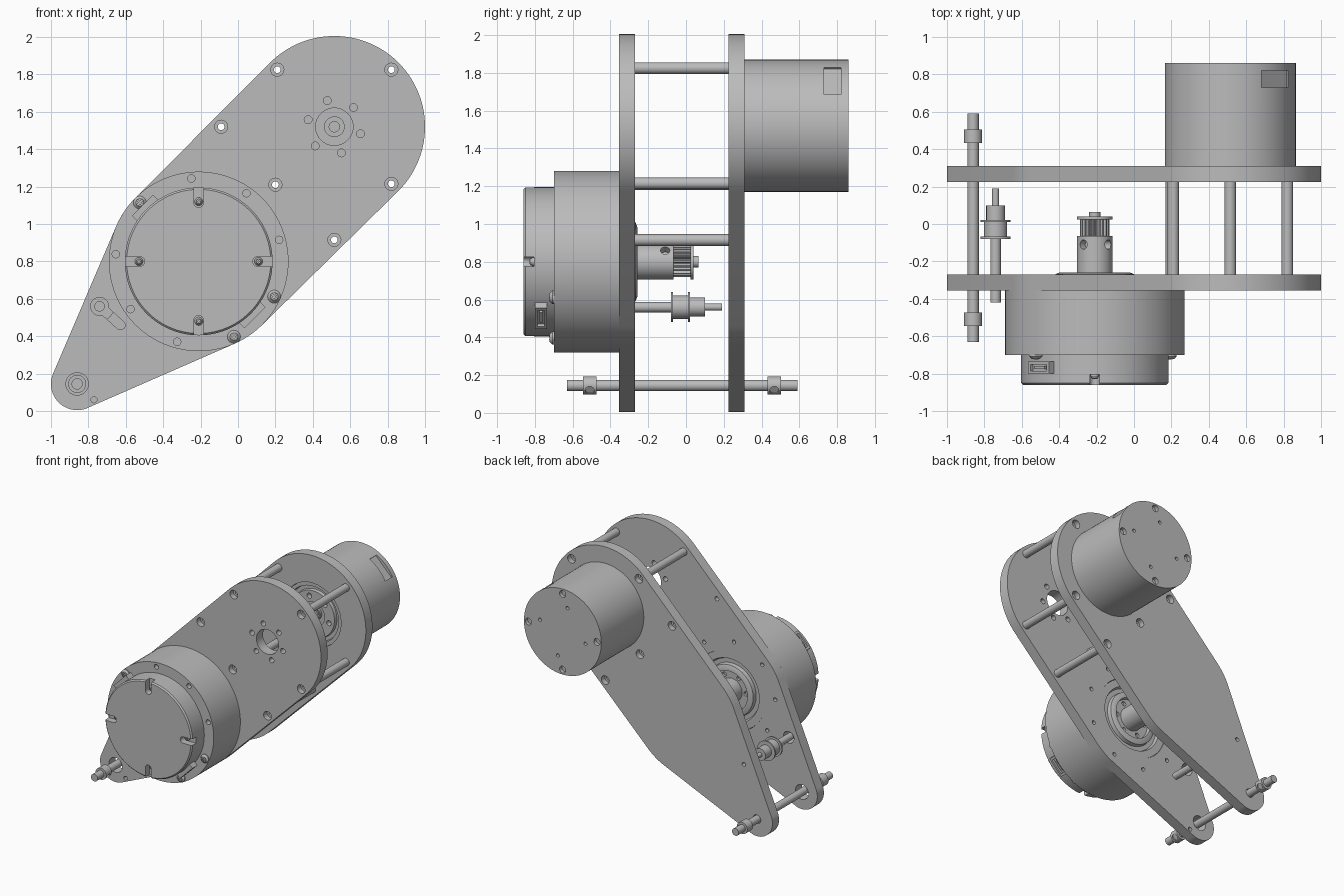
import bpy, bmesh, math
from mathutils import Matrix, Vector
from mathutils.geometry import convex_hull_2d

if "Cube" in bpy.data.objects:
    bpy.data.objects.remove(bpy.data.objects["Cube"])

grey = bpy.data.materials.new("machined_grey")
grey.use_nodes = True
COLOUR = (0.5, 0.5, 0.5, 1)
grey.diffuse_color = COLOUR
grey.node_tree.nodes["Principled BSDF"].inputs["Base Color"].default_value = COLOUR

TOP, MID, LOW = (0.515, 1.52), (-0.21, 0.80), (-0.86, 0.145)
IDLER = (-0.74, 0.56)


def finish(name, bm):
    bmesh.ops.remove_doubles(bm, verts=bm.verts, dist=1e-5)
    bmesh.ops.recalc_face_normals(bm, faces=bm.faces)
    me = bpy.data.meshes.new(name)
    bm.to_mesh(me)
    bm.free()
    me.materials.append(grey)
    ob = bpy.data.objects.new(name, me)
    bpy.context.collection.objects.link(ob)
    return ob


def turn(name, c, profile, seg=32):
    """Spin (radius, y) points around a y axis through c = (x, z)."""
    bm = bmesh.new()
    vs = [bm.verts.new((c[0] + r, y, c[1])) for r, y in profile]
    es = [bm.edges.new(p) for p in zip(vs, vs[1:])]
    bmesh.ops.spin(bm, geom=vs + es, cent=(c[0], 0, c[1]), axis=(0, 1, 0),
                   angle=math.tau, steps=seg, use_duplicate=False)
    return finish(name, bm)


def rod(name, c, r, y0, y1, seg=32):
    return turn(name, c, [(0, y0), (r, y0), (r, y1), (0, y1)], seg)


def tube(name, c, r, inner, y0, y1):
    return turn(name, c, [(inner, y0), (r, y0), (r, y1), (inner, y1), (inner, y0)])


def prism(name, pts, y0, y1):
    bm = bmesh.new()
    face = bm.faces.new([bm.verts.new((x, y0, z)) for x, z in pts])
    out = bmesh.ops.extrude_face_region(bm, geom=[face])["geom"]
    bmesh.ops.translate(bm, verts=[v for v in out if isinstance(v, bmesh.types.BMVert)],
                        vec=(0, y1 - y0, 0))
    return finish(name, bm)


def polar(c, r, deg):
    a = math.radians(deg)
    return (c[0] + r * math.cos(a), c[1] + r * math.sin(a))


def block(name, c, deg, r0, r1, width, y0, y1):
    """Box pointing outwards from c at an angle, between two radii."""
    x, z = polar(c, (r0 + r1) / 2, deg)
    m = (Matrix.Translation((x, (y0 + y1) / 2, z)) @ Matrix.Rotation(-math.radians(deg), 4, 'Y')
         @ Matrix.Diagonal((r1 - r0, y1 - y0, width, 1)))
    bm = bmesh.new()
    bmesh.ops.create_cube(bm, size=1, matrix=m)
    return finish(name, bm)


def spoke(c, deg, y, r, r0, r1):
    """Radial cylinder used to drill set-screw holes."""
    x, z = polar(c, (r0 + r1) / 2, deg)
    m = (Matrix.Translation((x, y, z)) @ Matrix.Rotation(-math.radians(deg), 4, 'Y')
         @ Matrix.Rotation(math.pi / 2, 4, 'Y'))
    bm = bmesh.new()
    bmesh.ops.create_cone(bm, cap_ends=True, segments=16, radius1=r, radius2=r,
                          depth=r1 - r0, matrix=m)
    return finish("cutter", bm)


def cut(ob, cutters):
    for c in cutters:
        mod = ob.modifiers.new("cut", 'BOOLEAN')
        mod.operation, mod.solver, mod.object = 'DIFFERENCE', 'EXACT', c
    bpy.context.view_layer.update()
    me = bpy.data.meshes.new_from_object(ob.evaluated_get(bpy.context.evaluated_depsgraph_get()))
    ob.modifiers.clear()
    ob.data = me
    for c in cutters:
        bpy.data.objects.remove(c)


def drill(c, r, y0, y1, seg=16):
    return rod("cutter", c, r, y0, y1, seg)


def screw(name, c, r, y):
    head = turn(name, c, [(0, y - .025), (r * .6, y - .022), (r, y - .008), (r, y), (0, y)], 20)
    cut(head, [block("cutter", c, d, -r * .6, r * .6, r * .25, y - .04, y - .012) for d in (45, 135)])


# Side plates: outline wraps three round bosses
ring = [polar(c, r, i * 3) for c, r in ((TOP, .485), (MID, .48), (LOW, .14)) for i in range(120)]
outline = [ring[i] for i in convex_hull_2d(ring)]
front_plate = prism("front_plate", outline, -.355, -.27)
back_plate = prism("back_plate", outline, .225, .31)

spacers = [(.21, 1.825), (.82, 1.825), (.82, 1.215), (.515, .915), (.20, 1.21)]
bolt_holes = spacers + [(-.09, 1.52)]


def counterbore(c, side, y):
    return turn("cutter", c, [(0, y - side * .05), (.035, y - side * .05), (.035, y + side * .045),
                              (.018, y + side * .045), (.018, y + side * .12), (0, y + side * .12)], 20)


cut(front_plate, [counterbore(c, 1, -.355) for c in bolt_holes]
    + [drill(polar(TOP, .145, 45 + 60 * i), .021, -.4, -.2) for i in range(6)]
    + [drill(polar(MID, .41, 15 + 40 * i), .016, -.30, -.2) for i in range(9)]
    + [drill(TOP, .10, -.4, -.2, 40), drill(MID, .32, -.4, -.2, 64), drill(LOW, .06, -.4, -.2, 28),
       drill((-.77, .06), .016, -.4, -.2), drill(IDLER, .048, -.4, -.2, 24),
       block("cutter", IDLER, -42, 0, .15, .05, -.4, -.2),
       drill(polar(IDLER, .15, -42), .025, -.4, -.2)])
cut(back_plate, [counterbore(c, -1, .31) for c in bolt_holes]
    + [drill(TOP, .26, .2, .4, 64), drill(IDLER, .016, .2, .4), drill(LOW, .035, .2, .4)])
for c in spacers:
    tube("spacer_tube", c, .031, .018, -.27, .225)

# Front motor: body, cap, mounting face
motor_body = turn("front_motor_body", MID, [
    (0, -.70), (.48, -.70), (.48, -.355), (.318, -.355), (.318, -.275), (.26, -.275), (.25, -.30),
    (.215, -.30), (.21, -.268), (.185, -.258), (.165, -.258), (.16, -.29), (0, -.29)], 96)
cut(motor_body, [drill(polar(MID, .445, 15 + 40 * i), .02, -.75, -.66) for i in range(9)]
    + [drill(polar(MID, .128, 60 * i), .018, -.31, -.2) for i in range(6)])
cap = turn("front_motor_cap", MID, [(0, -.86), (.385, -.86), (.395, -.85), (.395, -.699), (0, -.699)], 96)
cut(cap, [block("cutter", MID, 90 * i, .315, .45, .052, -.9, -.805) for i in range(4)]
    + [drill(polar(MID, .315, 90 * i), .026, -.9, -.805) for i in range(4)])
for i in range(4):
    screw("cap_screw", polar(MID, .32, 90 * i), .022, -.805)
for d in (135, 295, 335):
    screw("rim_screw", polar(MID, .445, d), .035, -.70)
for d in (135, 315):
    socket = block("cable_socket", MID, d, .36, .425, .16, -.80, -.735)
    cut(socket, [block("cutter", MID, d, .405, .45, .12, -.785, -.75)])
    block("socket_pins", MID, d, .40, .418, .08, -.775, -.76)

# Drive pulley on the front motor
hub = rod("drive_hub", MID, .095, -.29, -.065, 48)
cut(hub, [spoke(MID, d, -.11, .025, .05, .15) for d in (130, 40)])
teeth = [polar(MID, .08 if i % 4 < 2 else .066, i * 4.5) for i in range(80)]
prism("drive_pulley_teeth", teeth, -.066, .026)
rod("drive_pulley_flange", MID, .095, .025, .04, 48)
rod("drive_shaft", MID, .03, .03, .065)

# Belt idler
rod("idler_shaft", IDLER, .028, -.42, -.07)
turn("idler_pulley", IDLER, [(0, -.08), (.08, -.08), (.08, -.068), (.062, -.068), (.062, .01),
                             (.08, .01), (.08, .022), (.05, .022), (.05, .10), (0, .10)], 40)
rod("idler_pin", IDLER, .019, .10, .19, 24)

# Back motor with bearing face, side pocket and end-cap holes
back_motor = turn("back_motor", TOP, [
    (0, .25), (.055, .25), (.055, .27), (.10, .27), (.10, .24), (.19, .24), (.195, .265), (.225, .265),
    (.23, .235), (.259, .235), (.259, .31), (.35, .31), (.35, .86), (0, .86)], 96)
cut(back_motor, [block("cutter", TOP, 45, .325, .45, .20, .73, .82)]
    + [drill(polar(TOP, .31, 90 * i), .028, .83, .9) for i in range(4)]
    + [drill(polar(TOP, .21, 90 * i + 12), .014, .83, .9) for i in range(4)]
    + [drill(polar(TOP, .145, 45 + 60 * i), .021, .2, .28) for i in range(6)]
    + [drill(TOP, .028, .2, .29)])
for i in range(12):
    rod("bearing_ball", polar(TOP, .043, 30 * i), .009, .242, .252, 10)

# Pivot rod with clamped collars
rod("pivot_rod", LOW, .03, -.63, .59)
for y in (-.51, .468):
    collar = tube("pivot_collar", LOW, .048, .029, y - .036, y + .036)
    cut(collar, [spoke(LOW, -35, y, .024, .036, .08)])

# Smooth curved faces, keep edges crisp
bpy.ops.object.select_all(action='DESELECT')
for ob in bpy.context.collection.objects:
    if ob.type == 'MESH':
        ob.select_set(True)
        bpy.context.view_layer.objects.active = ob
bpy.ops.object.shade_smooth_by_angle(angle=math.radians(30))
